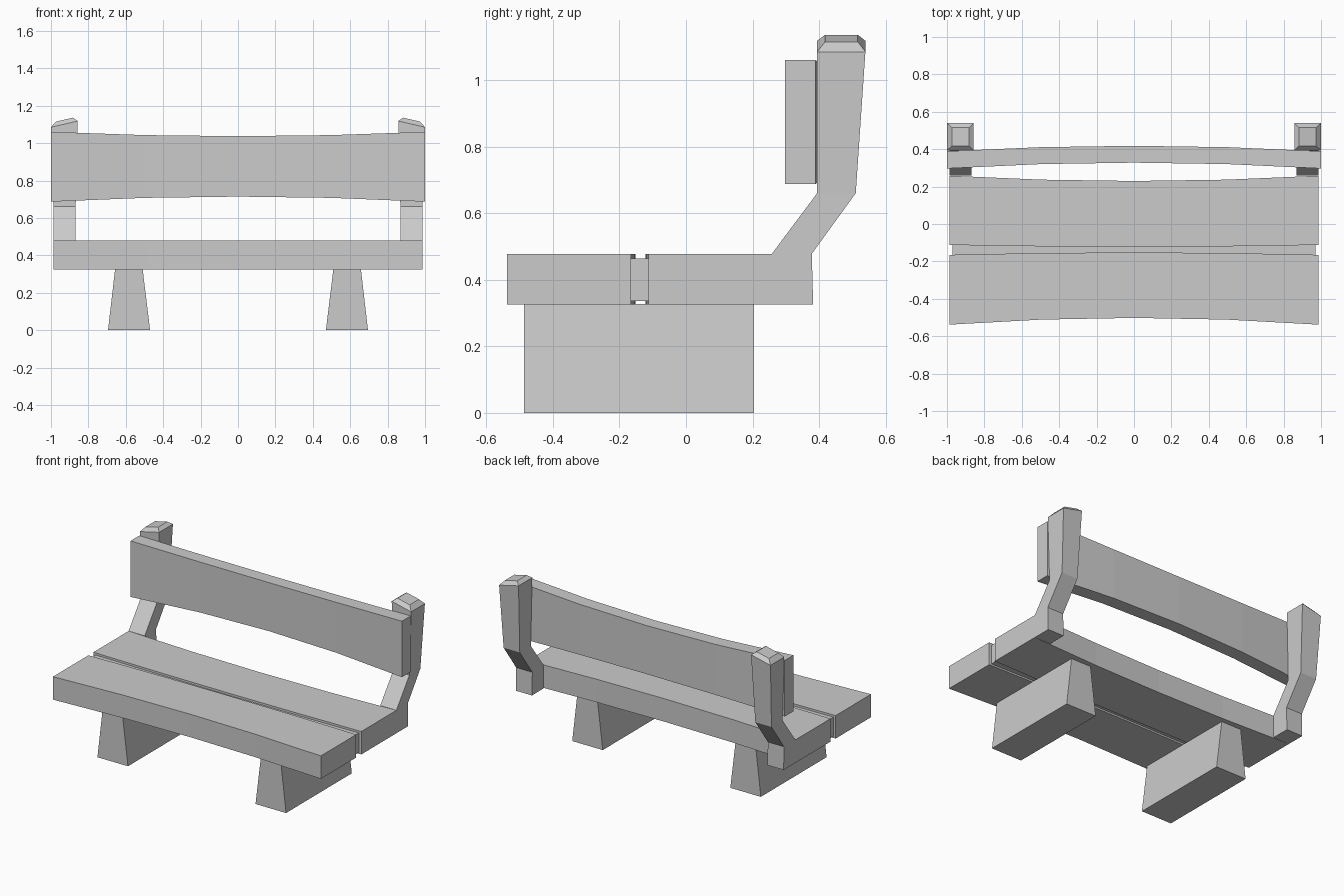
import bpy, bmesh

if "Cube" in bpy.data.objects:
    bpy.data.objects.remove(bpy.data.objects["Cube"])


def make(name, rings, mirror=False):
    """Loft a closed solid through rings of 4 points, optionally mirrored in x."""
    bm = bmesh.new()
    loops = [[bm.verts.new(p) for p in r] for r in rings]
    for a, b in zip(loops, loops[1:]):
        for i in range(4):
            j = (i + 1) % 4
            bm.faces.new((a[i], a[j], b[j], b[i]))
    bm.faces.new(loops[0])
    bm.faces.new(loops[-1])
    bmesh.ops.recalc_face_normals(bm, faces=bm.faces)
    me = bpy.data.meshes.new(name)
    bm.to_mesh(me)
    bm.free()
    ob = bpy.data.objects.new(name, me)
    bpy.context.collection.objects.link(ob)
    if mirror:
        ob.modifiers.new("mirror", 'MIRROR').use_mirror_merge = False
    return ob


def plank(name, half, end, mid):
    """Bowed plank; end and mid are (y0, y1, z0, z1) sections."""
    rings = []
    for t in (-1, -0.5, 0, 0.5, 1):
        y0, y1, z0, z1 = [m + (e - m) * t * t for e, m in zip(end, mid)]
        x = half * t
        rings.append([(x, y0, z0), (x, y1, z0), (x, y1, z1), (x, y0, z1)])
    return make(name, rings)


def ring(x0, x1, y0, y1, z0, z1=None):
    """Horizontal section, z0 at the inner side and z1 at the outer side."""
    z1 = z0 if z1 is None else z1
    return [(x0, y0, z0), (x1, y0, z1), (x1, y1, z1), (x0, y1, z0)]


# Seat planks with the recessed filler strip between them
plank("seat_front_plank", 0.987, (-0.538, -0.165, 0.325, 0.478),
      (-0.502, -0.152, 0.325, 0.478))
plank("seat_rear_plank", 0.987, (-0.112, 0.258, 0.325, 0.478),
      (-0.122, 0.23, 0.325, 0.478))
plank("seat_filler", 0.97, (-0.17, -0.105, 0.336, 0.464),
      (-0.16, -0.115, 0.336, 0.464))

# Backrest board, bowed backwards and narrower in the middle
plank("backrest", 1.0, (0.297, 0.389, 0.687, 1.06),
      (0.328, 0.418, 0.714, 1.037))

# Tapered legs
make("legs", [ring(0.47, 0.695, -0.487, 0.205, 0),
              ring(0.51, 0.657, -0.487, 0.205, 0.327)], True)

# Bent back posts with slanted, chamfered tops
make("back_posts", [
    ring(0.868, 0.987, 0.258, 0.382, 0.325),
    ring(0.868, 0.987, 0.258, 0.378, 0.478),
    ring(0.868, 0.987, 0.394, 0.51, 0.66),
    ring(0.857, 1.0, 0.394, 0.539, 1.118, 1.085),
    ring(0.882, 0.973, 0.418, 0.516, 1.136, 1.115)], True)
